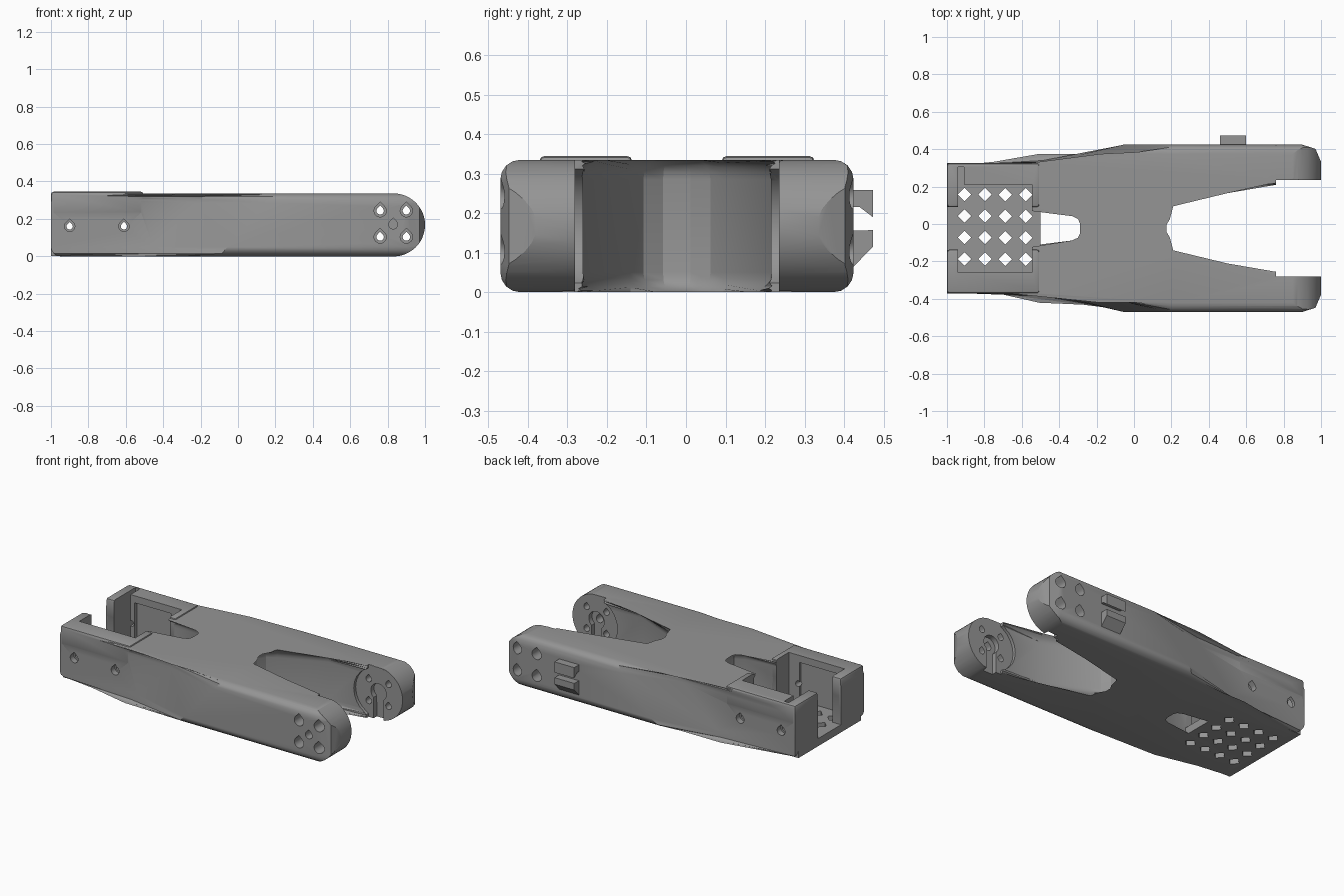
import bpy, bmesh, math
from mathutils import Vector

if "Cube" in bpy.data.objects:
    bpy.data.objects.remove(bpy.data.objects["Cube"])

MID = -0.023      # y of the mirror line of the arm
TOP = 0.335

grey = bpy.data.materials.new("mid_grey")
grey.use_nodes = True
grey.diffuse_color = (0.3, 0.3, 0.3, 1)
grey.node_tree.nodes["Principled BSDF"].inputs["Base Color"].default_value = (0.3, 0.3, 0.3, 1)


def make_object(name, bm):
    bmesh.ops.recalc_face_normals(bm, faces=bm.faces[:])
    mesh = bpy.data.meshes.new(name)
    bm.to_mesh(mesh)
    bm.free()
    mesh.materials.append(grey)
    obj = bpy.data.objects.new(name, mesh)
    bpy.context.collection.objects.link(obj)
    return obj


def loft(lower, upper):
    """Closed solid between two matching rings of points."""
    bm = bmesh.new()
    a = [bm.verts.new(p) for p in lower]
    b = [bm.verts.new(p) for p in upper]
    bm.faces.new(a)
    bm.faces.new(b)
    for i in range(len(a)):
        j = (i + 1) % len(a)
        bm.faces.new((a[i], a[j], b[j], b[i]))
    return bm


def box(name, x, y, z, bevel=0):
    ring = [(x[0], y[0]), (x[1], y[0]), (x[1], y[1]), (x[0], y[1])]
    bm = loft([(*p, z[0]) for p in ring], [(*p, z[1]) for p in ring])
    if bevel:
        bmesh.ops.bevel(bm, geom=bm.edges[:], offset=bevel, segments=2, profile=0.5, affect='EDGES')
    return make_object(name, bm)


def prism_y(name, ring, y0, y1):
    """Extrude an x-z outline along y."""
    return make_object(name, loft([(x, y0, z) for x, z in ring], [(x, y1, z) for x, z in ring]))


def arc(cx, cz, r, start, end, steps):
    angles = [math.radians(start + (end - start) * i / steps) for i in range(steps + 1)]
    return [(cx + r * math.cos(a), cz + r * math.sin(a)) for a in angles]


def teardrop(cx, cz, r):
    return arc(cx, cz, r, 135, 405, 12) + [(cx, cz + r * 1.41)]


def combine(target, tool, operation):
    mod = target.modifiers.new("combine", 'BOOLEAN')
    mod.operation, mod.solver, mod.object = operation, 'EXACT', tool
    tool.hide_render = True
    bpy.context.view_layer.objects.active = target
    bpy.ops.object.modifier_apply(modifier=mod.name)
    bpy.data.objects.remove(tool)


def cut(tool):
    combine(arm, tool, 'DIFFERENCE')


def join(tool):
    combine(arm, tool, 'UNION')


# Forked arm: half outline as (x, distance from mid line), plus skew of the upper ring
half = [(-0.24, 0.04, 0), (-0.262, 0.088, 0), (-0.32, 0.115, 0), (-1, 0.115, 0),
        (-1, 0.348, 0), (-0.5, 0.348, 0.33), (-0.1, 0.447, 0.3),
        (0.9, 0.447, 0), (0.97, 0.425, 0), (1, 0.355, 0), (1, 0.238, 0), (0.49, 0.238, 0),
        (0.21, 0.118, 0), (0.155, 0.085, 0), (0.125, 0.035, 0)]
outline = half + [(x, -h, s) for x, h, s in reversed(half)]
bm = loft([(x, MID + h, 0) for x, h, s in outline],
          [(x + s, MID + h, TOP) for x, h, s in outline])
rims = [e for e in bm.edges if abs(e.verts[0].co.z - e.verts[1].co.z) < 0.01]
bmesh.ops.bevel(bm, geom=rims, offset=0.05, segments=4, profile=0.5,
                affect='EDGES', clamp_overlap=False)
arm = make_object("forked_arm", bm)

# Rounded fork ends
r = TOP / 2 + 0.001
combine(arm, prism_y("round_end", [(-1.2, TOP / 2 + r), (-1.2, TOP / 2 - r)]
                     + arc(1 - r, TOP / 2, r, -90, 90, 24), -1, 1), 'INTERSECT')

# Motor cradle: floor and raised side walls
join(box("cradle_floor", (-1, -0.5), (MID - 0.315, MID + 0.315), (0.001, 0.05)))
for side in (1, -1):
    y = sorted((MID + side * 0.113, MID + side * 0.3485))
    join(box("cradle_wall", (-1.0, -0.505), y, (0.22, 0.345), 0.014))

# Pocket, cable slot and vent grid
cut(box("pocket", (-0.94, -0.545), (MID - 0.237, MID + 0.233), (0.05, 1)))
cut(box("pocket_tabs", (-0.88, -0.62), (MID - 0.252, MID + 0.258), (0.05, 0.3)))
cut(box("cable_slot", (-0.94, -0.908), (0.1, 0.305), (0.05, 1)))
for i in range(4):
    for j in range(4):
        cx, cy = -0.906 + i * 0.109, 0.157 - j * 0.115
        ring = [(cx + 0.036 * dx, cy + 0.036 * dy) for dx, dy in ((1, 0), (0, 1), (-1, 0), (0, -1))]
        cut(make_object("vent", loft([(*p, -0.1) for p in ring], [(*p, 0.1) for p in ring])))

# Horn recess on the inside of each fork
hub = 0.83
for side in (1, -1):
    inner = MID + side * 0.1
    face = MID + side * 0.258
    cut(prism_y("horn_recess", arc(hub, 0.1675, 0.162, 0, 345, 23), inner, face))
    cut(box("tip_relief", (0.76, 1.1), sorted((inner, face)), (-0.1, 0.5)))
    key = [(hub - 0.035, -0.05), (hub + 0.035, -0.05)] + arc(hub, 0.175, 0.055, -50, 230, 14)
    cut(prism_y("horn_keyway", key, inner, MID + side * 0.29))

# Screw holes: wide from outside, narrow all the way through
for x, z, wide, depth in [(-0.9, 0.16, 0.028, 0.31), (-0.61, 0.16, 0.028, 0.31)] + [
        (hub + dx, 0.173 + dz, 0.033, 0.34) for dx in (-0.07, 0.07) for dz in (-0.07, 0.07)]:
    cut(prism_y("screw_hole", teardrop(x, z, wide * 0.6), -1, 1))
    for side in (1, -1):
        cut(prism_y("screw_head", teardrop(x, z, wide), MID + side * depth, side))
cut(prism_y("pivot_hole", teardrop(hub, 0.17, 0.024), -1, MID - 0.2))

# Cable clip on the left side: two hooked jaws as y-z outlines
for jaw in ([(0.4, 0.258), (0.473, 0.258), (0.473, 0.19), (0.44, 0.215), (0.4, 0.215)],
            [(0.4, 0.155), (0.473, 0.157), (0.473, 0.115), (0.42, 0.06), (0.4, 0.06)]):
    join(make_object("clip_jaw", loft([(0.46, y, z) for y, z in jaw], [(0.6, y, z) for y, z in jaw])))

# Smooth shading with sharp edges kept
bpy.ops.object.select_all(action='DESELECT')
arm.select_set(True)
bpy.context.view_layer.objects.active = arm
bpy.ops.object.shade_smooth_by_angle(angle=math.radians(25))
